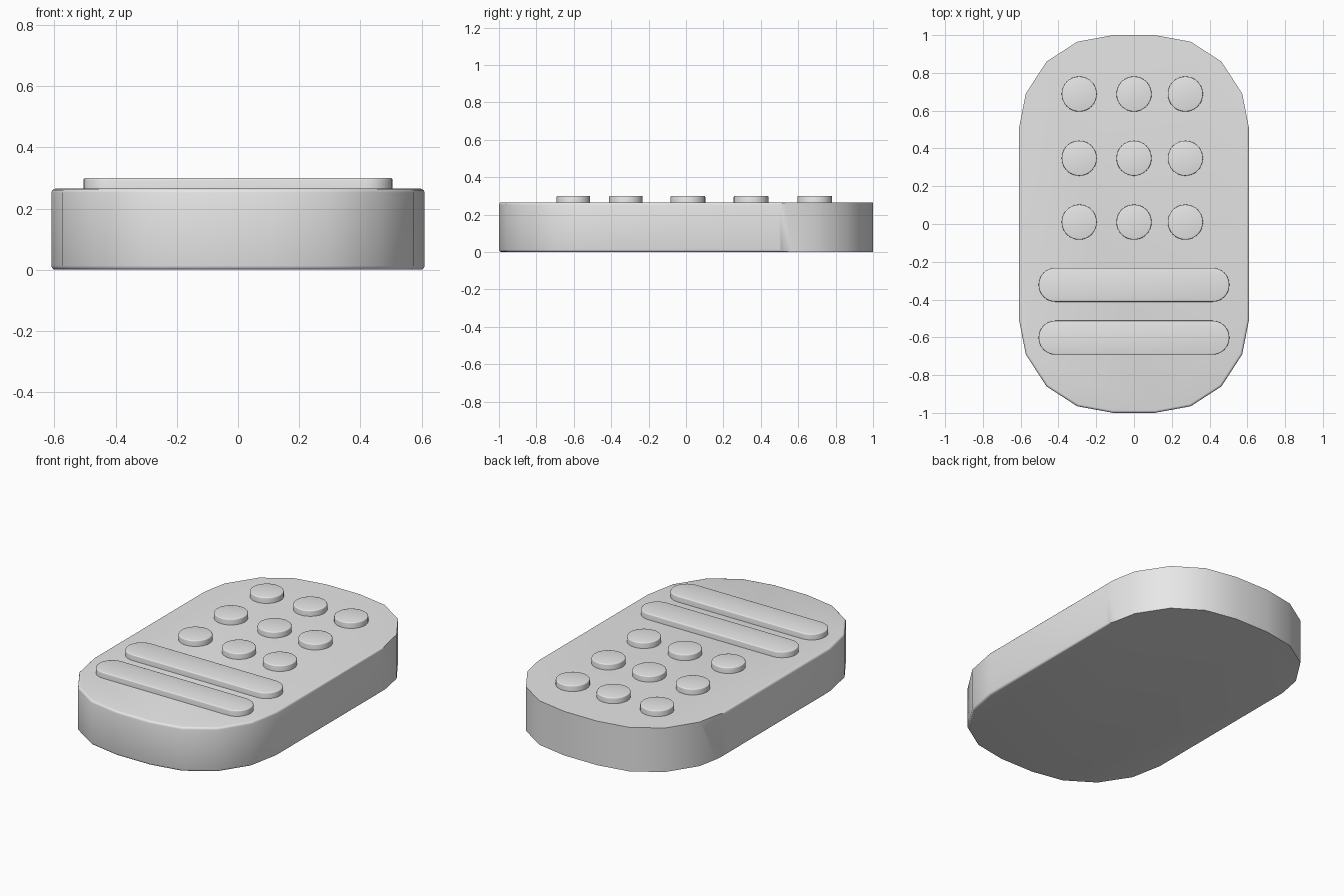
import bpy, bmesh, math

cube = bpy.data.objects.get("Cube")
if cube:
    bpy.data.objects.remove(cube, do_unlink=True)

grey = bpy.data.materials.new("light_grey")
grey.use_nodes = True
grey.diffuse_color = (0.8, 0.8, 0.8, 1)
grey.node_tree.nodes["Principled BSDF"].inputs["Base Color"].default_value = (0.8, 0.8, 0.8, 1)

BODY_TOP, KEY_TOP = 0.265, 0.30


def extruded(name, outline, z0, z1, bevel, rim_test):
    """Prism from a counter-clockwise outline, with the chosen rim edges rounded."""
    bm = bmesh.new()
    base = bm.faces.new([bm.verts.new((x, y, z0)) for x, y in outline])
    geom = bmesh.ops.extrude_face_region(bm, geom=[base], use_keep_orig=True)["geom"]
    for v in geom:
        if isinstance(v, bmesh.types.BMVert):
            v.co.z = z1
    bmesh.ops.recalc_face_normals(bm, faces=bm.faces)
    rim = [e for e in bm.edges
           if abs(e.verts[0].co.z - e.verts[1].co.z) < 1e-5
           and all(rim_test(v.co) for v in e.verts)]
    bmesh.ops.bevel(bm, geom=rim, offset=bevel, segments=3, profile=0.5,
                    affect='EDGES', clamp_overlap=True)
    bmesh.ops.recalc_face_normals(bm, faces=bm.faces)
    mesh = bpy.data.meshes.new(name)
    bm.to_mesh(mesh)
    bm.free()
    obj = bpy.data.objects.new(name, mesh)
    mesh.materials.append(grey)
    bpy.context.collection.objects.link(obj)
    bpy.ops.object.select_all(action='DESELECT')
    obj.select_set(True)
    bpy.context.view_layer.objects.active = obj
    bpy.ops.object.shade_smooth_by_angle(angle=math.radians(35))
    return obj


def capsule(cx, cy, half_length, radius, steps=16):
    """Rounded-end outline; a zero straight part gives a circle."""
    straight = half_length - radius
    points = []
    for side in (1, -1):
        start = -math.pi / 2 if side > 0 else math.pi / 2
        count = steps + 1 if straight > 0 else steps
        for i in range(count):
            a = start + math.pi * i / steps
            points.append((cx + side * straight + radius * math.cos(a),
                           cy + radius * math.sin(a)))
    return points


# Body: faceted oval slab, rounded along the front and sides, sharp at the back
quarter = [(0.61, 0.50), (0.573, 0.69), (0.463, 0.86), (0.30, 0.965), (0.11, 1.0)]
back = quarter + [(-x, y) for x, y in reversed(quarter)]
outline = back + [(-x, -y) for x, y in back]
extruded("body", outline, 0, BODY_TOP, 0.013, lambda co: co.y < 0.55)

# Round buttons in a three by three grid
for row, y in enumerate((0.688, 0.348, 0.01)):
    for col, x in enumerate((-0.29, 0.0, 0.272)):
        extruded(f"button_{row + 1}_{col + 1}", capsule(x, y, 0.093, 0.093),
                 BODY_TOP - 0.02, KEY_TOP, 0.006, lambda co: co.z > BODY_TOP)

# Two wide bar keys
for name, y in (("upper_bar", -0.322), ("lower_bar", -0.602)):
    extruded(name, capsule(0, y, 0.505, 0.09),
             BODY_TOP - 0.02, KEY_TOP, 0.006, lambda co: co.z > BODY_TOP)
